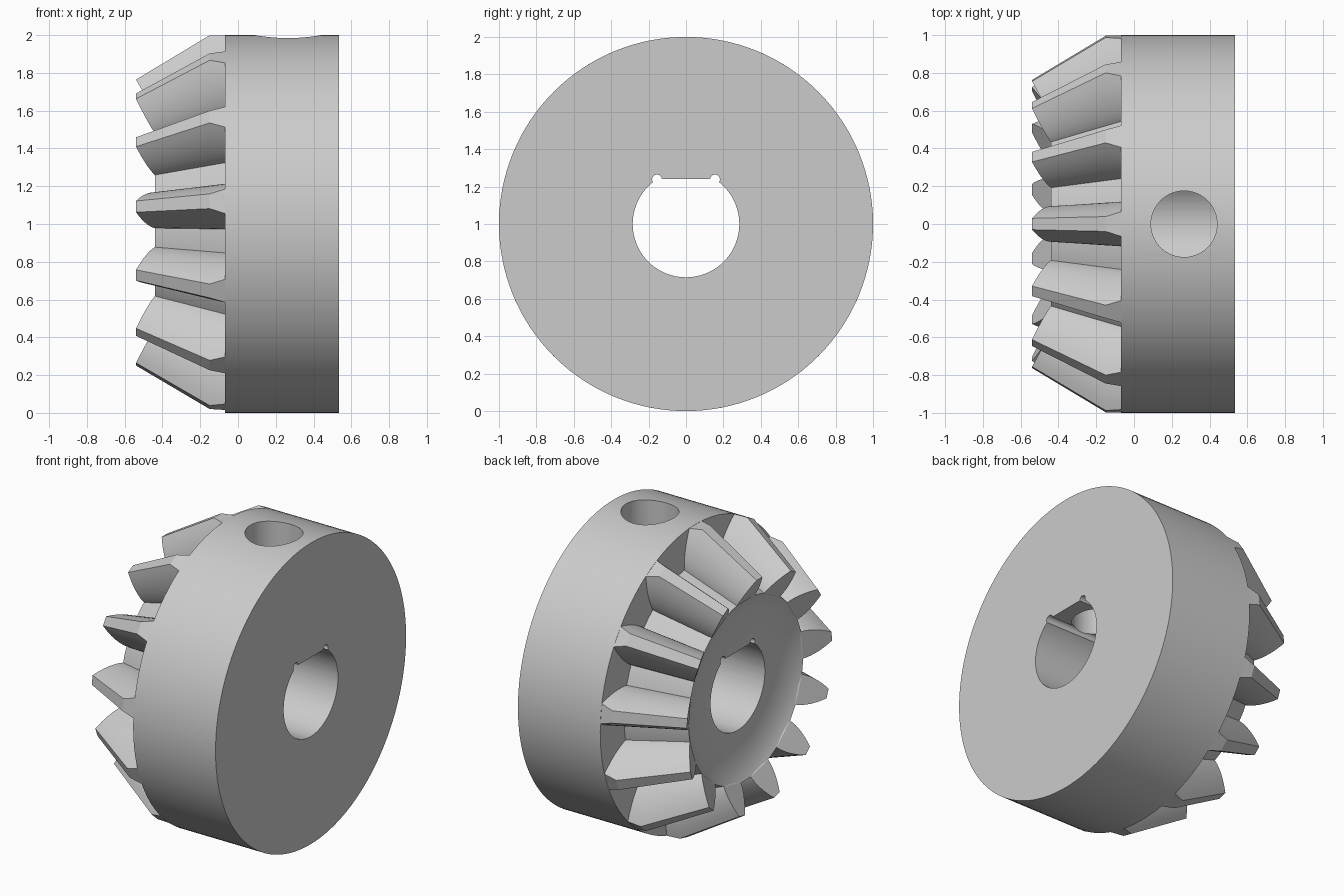
import bpy, bmesh, math
from mathutils import Matrix, Vector

if "Cube" in bpy.data.objects:
    bpy.data.objects.remove(bpy.data.objects["Cube"])

TEETH = 13
AXIS_Z = 1.0      # height of the gear axis, which runs along x
BORE = 0.285

steel = bpy.data.materials.new("grey steel")
steel.use_nodes = True
grey = (0.6, 0.6, 0.6, 1)
steel.diffuse_color = grey
steel.node_tree.nodes["Principled BSDF"].inputs["Base Color"].default_value = grey


def make_object(name, bm):
    bmesh.ops.recalc_face_normals(bm, faces=bm.faces)
    mesh = bpy.data.meshes.new(name)
    bm.to_mesh(mesh)
    bm.free()
    mesh.materials.append(steel)
    ob = bpy.data.objects.new(name, mesh)
    bpy.context.collection.objects.link(ob)
    return ob


def smooth(ob, degrees):
    ob.data.polygons.foreach_set("use_smooth", [True] * len(ob.data.polygons))
    ob.data.set_sharp_from_angle(angle=math.radians(degrees))


def prism(name, outline, start, direction):
    """Extrude a closed outline of 3D points along a direction."""
    bm = bmesh.new()
    face = bm.faces.new([bm.verts.new(Vector(p) + Vector(start)) for p in outline])
    top = bmesh.ops.extrude_face_region(bm, geom=[face])
    verts = [v for v in top["geom"] if isinstance(v, bmesh.types.BMVert)]
    bmesh.ops.translate(bm, verts=verts, vec=direction)
    return make_object(name, bm)


def arc(radius, start, end, count):
    return [(radius * math.cos(start + (end - start) * i / count),
             radius * math.sin(start + (end - start) * i / count)) for i in range(count + 1)]


# Gear body: lathed profile with cylinder, root cone and dished small end
profile = [(0.535, 0), (0.535, 1), (-0.07, 1), (-0.07, 0.75),
           (-0.44, 0.6), (-0.38, 0.5), (-0.38, 0)]
bm = bmesh.new()
pts = [bm.verts.new((x, 0, r)) for x, r in profile]
edges = [bm.edges.new(pair) for pair in zip(pts, pts[1:])]
bmesh.ops.spin(bm, geom=pts + edges, cent=(0, 0, 0), axis=(1, 0, 0),
               angle=math.tau, steps=128, use_duplicate=False)
bmesh.ops.remove_doubles(bm, verts=bm.verts, dist=0.0001)
bmesh.ops.translate(bm, verts=bm.verts, vec=(0, 0, AXIS_Z))
body = make_object("gear_body", bm)

# Cutters: flat-topped bore, two corner reliefs and the radial screw hole
flat = math.asin(0.24 / BORE)
bore = [(0, y, z) for y, z in arc(BORE, math.pi - flat, math.tau + flat, 72)]
cutters = [prism("bore_cutter", bore, (-1, 0, AXIS_Z), (2, 0, 0))]
relief = [(0, y, z) for y, z in arc(0.026, 0, math.tau, 24)[:-1]]
for side in (-1, 1):
    cutters.append(prism("relief_cutter", relief,
                         (-1, side * 0.155, AXIS_Z + 0.238), (2, 0, 0)))
hole = [(x, y, 0) for x, y in arc(0.175, 0, math.tau, 64)[:-1]]
cutters.append(prism("screw_hole_cutter", hole, (0.265, 0, AXIS_Z + 0.1), (0, 0, 1)))

bpy.context.view_layer.objects.active = body
for cutter in cutters:
    cutter.hide_render = True
    mod = body.modifiers.new("cut", "BOOLEAN")
    mod.operation = "DIFFERENCE"
    mod.solver = "EXACT"
    mod.object = cutter
    bpy.ops.object.modifier_apply(modifier=mod.name)
for cutter in cutters:
    bpy.data.objects.remove(cutter)
smooth(body, 35)


# Teeth: lofted from the small end to the large end, tapering with the cone
def half_angle(t):
    return math.radians(2.25 + 6.75 * (1 - max(t, 0) ** 1.4))


STEPS = 8
# Each section: root (x, r), tip (x, r), and the share of the full tooth height
sections = [((-0.44, 0.6), (-0.54, 0.765), 1.0),
            ((-0.15, 0.717), (-0.15, 1.0), 1.0),
            ((-0.065, 0.752), (-0.065, 1.0), 0.83)]
bm = bmesh.new()
rings = []
for root, tip, share in sections:
    points = [(root[0] + (0.04 if root[0] < -0.4 else 0), root[1] - 0.02, 0)]
    for i in range(STEPS + 1):
        k = i / STEPS
        points.append((root[0] + (tip[0] - root[0]) * k,
                       root[1] + (tip[1] - root[1]) * k, k * share))
    rings.append([[bm.verts.new((x, s * r * math.sin(half_angle(t)),
                                 r * math.cos(half_angle(t)))) for x, r, t in points]
                  for s in (-1, 1)])
for a, b in zip(rings, rings[1:]):
    for s in (0, 1):
        for i in range(STEPS + 1):
            bm.faces.new((a[s][i], a[s][i + 1], b[s][i + 1], b[s][i]))
    for i in (0, -1):
        bm.faces.new((a[0][i], a[1][i], b[1][i], b[0][i]))
for ring in (rings[0], rings[-1]):
    for i in range(STEPS + 1):
        bm.faces.new((ring[0][i], ring[0][i + 1], ring[1][i + 1], ring[1][i]))
tooth = make_object("tooth", bm)
smooth(tooth, 25)
for n in range(TEETH):
    ob = tooth if n == 0 else bpy.data.objects.new("tooth", tooth.data)
    if n:
        bpy.context.collection.objects.link(ob)
    ob.matrix_world = (Matrix.Translation((0, 0, AXIS_Z))
                       @ Matrix.Rotation(math.tau * n / TEETH, 4, "X"))
